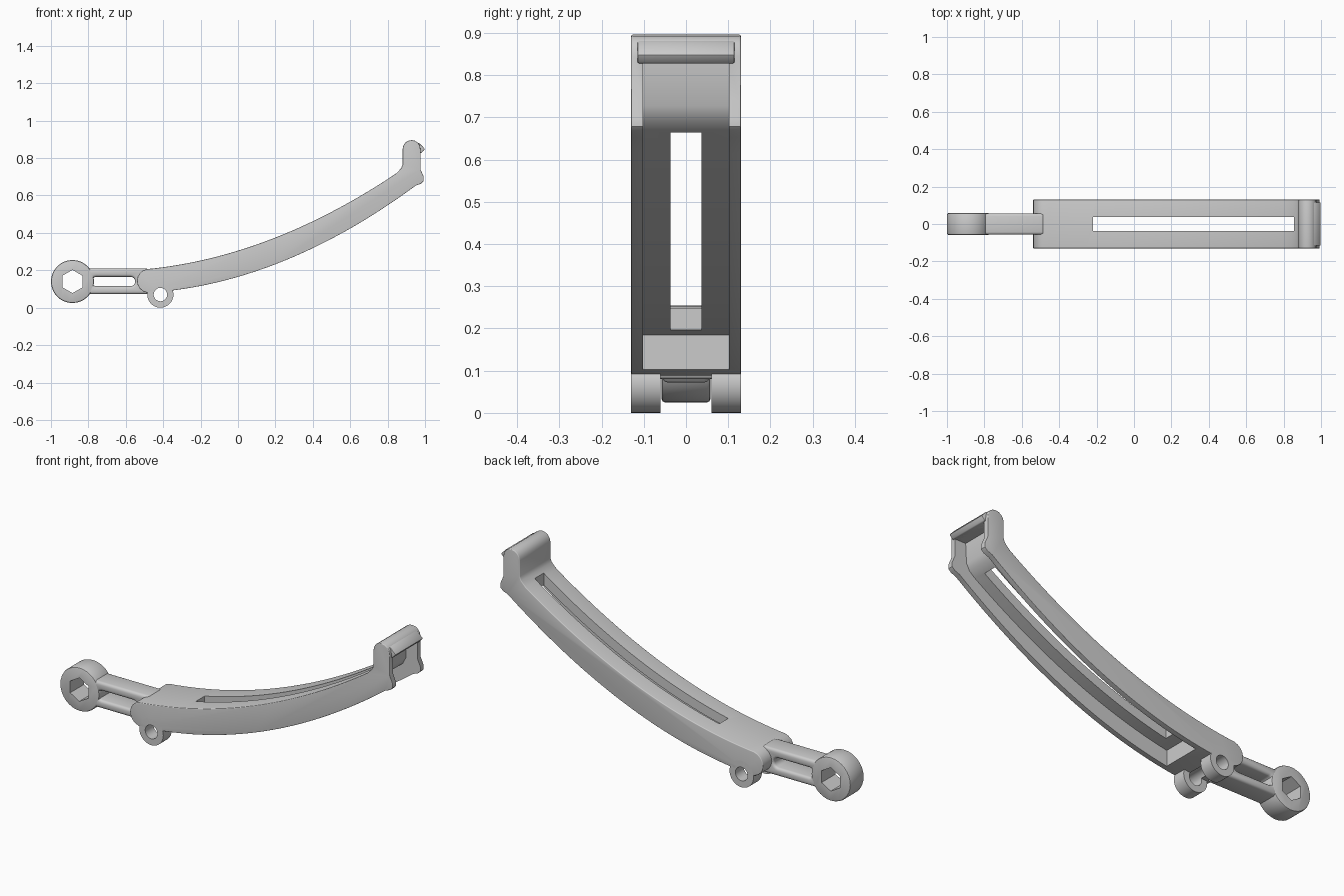
import bpy, bmesh, math

if "Cube" in bpy.data.objects:
    bpy.data.objects.remove(bpy.data.objects["Cube"])


def prism(name, pts, y0, y1):
    """Extrude an (x, z) outline along y."""
    me = bpy.data.meshes.new(name)
    n = len(pts)
    verts = [(x, y0, z) for x, z in pts] + [(x, y1, z) for x, z in pts]
    faces = [list(range(n)), list(range(2 * n - 1, n - 1, -1))]
    faces += [[i, i + n, (i + 1) % n + n, (i + 1) % n] for i in range(n)]
    me.from_pydata(verts, [], faces)
    bm = bmesh.new()
    bm.from_mesh(me)
    bmesh.ops.recalc_face_normals(bm, faces=bm.faces)
    bm.to_mesh(me)
    bm.free()
    ob = bpy.data.objects.new(name, me)
    bpy.context.collection.objects.link(ob)
    return ob


def arc(cx, cz, r, a0, a1, n):
    return [(cx + r * math.cos(math.radians(a0 + (a1 - a0) * i / n)),
             cz + r * math.sin(math.radians(a0 + (a1 - a0) * i / n))) for i in range(n + 1)]


def circle(cx, cz, r, n, start=0):
    return arc(cx, cz, r, start, start + 360, n)[:-1]


def box(x0, x1, z0, z1):
    return [(x0, z0), (x1, z0), (x1, z1), (x0, z1)]


def apply(ob, mod):
    bpy.context.view_layer.objects.active = ob
    bpy.ops.object.modifier_apply(modifier=mod.name)


def cut(ob, pts, y0, y1):
    tool = prism("cutter", pts, y0, y1)
    tool.hide_render = True
    m = ob.modifiers.new("cut", 'BOOLEAN')
    m.operation = 'DIFFERENCE'
    m.solver = 'EXACT'
    m.object = tool
    apply(ob, m)
    bpy.data.objects.remove(tool)


def bevel(ob, width, segs=3, weighted=False, angle=40):
    m = ob.modifiers.new("round", 'BEVEL')
    m.width = width
    m.segments = segs
    m.limit_method = 'WEIGHT' if weighted else 'ANGLE'
    m.angle_limit = math.radians(angle)
    apply(ob, m)


def smooth(ob):
    bpy.ops.object.select_all(action='DESELECT')
    ob.select_set(True)
    bpy.context.view_layer.objects.active = ob
    bpy.ops.object.shade_smooth_by_angle(angle=math.radians(32))


def top(x):
    return 0.305 + 0.307 * x + 0.214 * x * x


def bottom(x):
    return 0.165 + 0.29 * x + 0.235 * x * x


def span(a, b, n):
    return [a + (b - a) * i / n for i in range(n + 1)]


# Curved arm with upturned head
lower = [(x, bottom(x)) for x in span(-0.455, 0.95, 26)]
lower += [(0.978, 0.663), (0.993, 0.678), (0.993, 0.70), (0.976, 0.74), (0.976, 0.845)]
upper = arc(0.928, 0.848, 0.048, 0, 180, 8)[1:]
upper += [(0.88, 0.765), (0.872, 0.745)]
upper += [(x, top(x)) for x in span(0.845, -0.455, 26)]
upper += arc(-0.476, 0.1435, 0.064, 100, 260, 8)
outline = lower + upper
arm = prism("curved_arm", outline, -0.13, 0.13)
n = len(outline)
weights = arm.data.attributes.new("bevel_weight_edge", 'FLOAT', 'EDGE')
for e in arm.data.edges:
    a, b = e.vertices
    if (a < n) == (b < n):
        low = a % n < len(lower) and b % n < len(lower)
        weights.data[e.index].value = 0.36 if low else 1.0
bevel(arm, 0.036, 4, weighted=True)

# Channel open below and at the head, then the long slot and pin hole
roof = []
for x in span(-0.28, 0.86, 24):
    s = 0.307 + 0.428 * x
    roof.append((x, top(x) - 0.05 * math.sqrt(1 + s * s)))
channel = roof + [(0.89, roof[-1][1] + 0.025), (0.908, roof[-1][1] + 0.06), (0.913, 0.828),
                  (1.1, 0.828), (1.1, 0.55), (0.9, 0.4), (0.3, 0.0), (-0.28, -0.05)]
cut(arm, channel, -0.102, 0.102)
cut(arm, box(-0.22, 0.855, 0.02, 0.86), -0.037, 0.037)
cut(arm, circle(-0.415, 0.07, 0.036, 20), -0.2, 0.2)
smooth(arm)

# Lip on the head
lip = prism("head_lip", [(0.94, 0.89), (0.972, 0.877), (1.0, 0.848), (0.982, 0.828), (0.94, 0.828)],
            -0.115, 0.115)
bevel(lip, 0.004, 2)
smooth(lip)

# Pair of hinge lugs
for side, y0, y1 in (("front", -0.13, -0.06), ("back", 0.06, 0.13)):
    lug = prism(side + "_hinge_lug", circle(-0.415, 0.07, 0.07, 32), y0, y1)
    cut(lug, circle(-0.415, 0.07, 0.036, 20), -0.2, 0.2)
    smooth(lug)

# Slotted link bar
bar = prism("link_bar", box(-0.825, -0.48, 0.072, 0.21), -0.057, 0.057)
slot = arc(-0.575, 0.14, 0.025, -90, 90, 8) + arc(-0.757, 0.14, 0.025, 90, 270, 8)
cut(bar, slot, -0.2, 0.2)
bevel(bar, 0.014, 3)
smooth(bar)

# End ring with hexagonal hole
ring = prism("end_ring", circle(-0.885, 0.14, 0.115, 32), -0.058, 0.058)
bevel(ring, 0.008, 2)
cut(ring, circle(-0.885, 0.14, 0.062, 6, 90), -0.2, 0.2)
smooth(ring)
